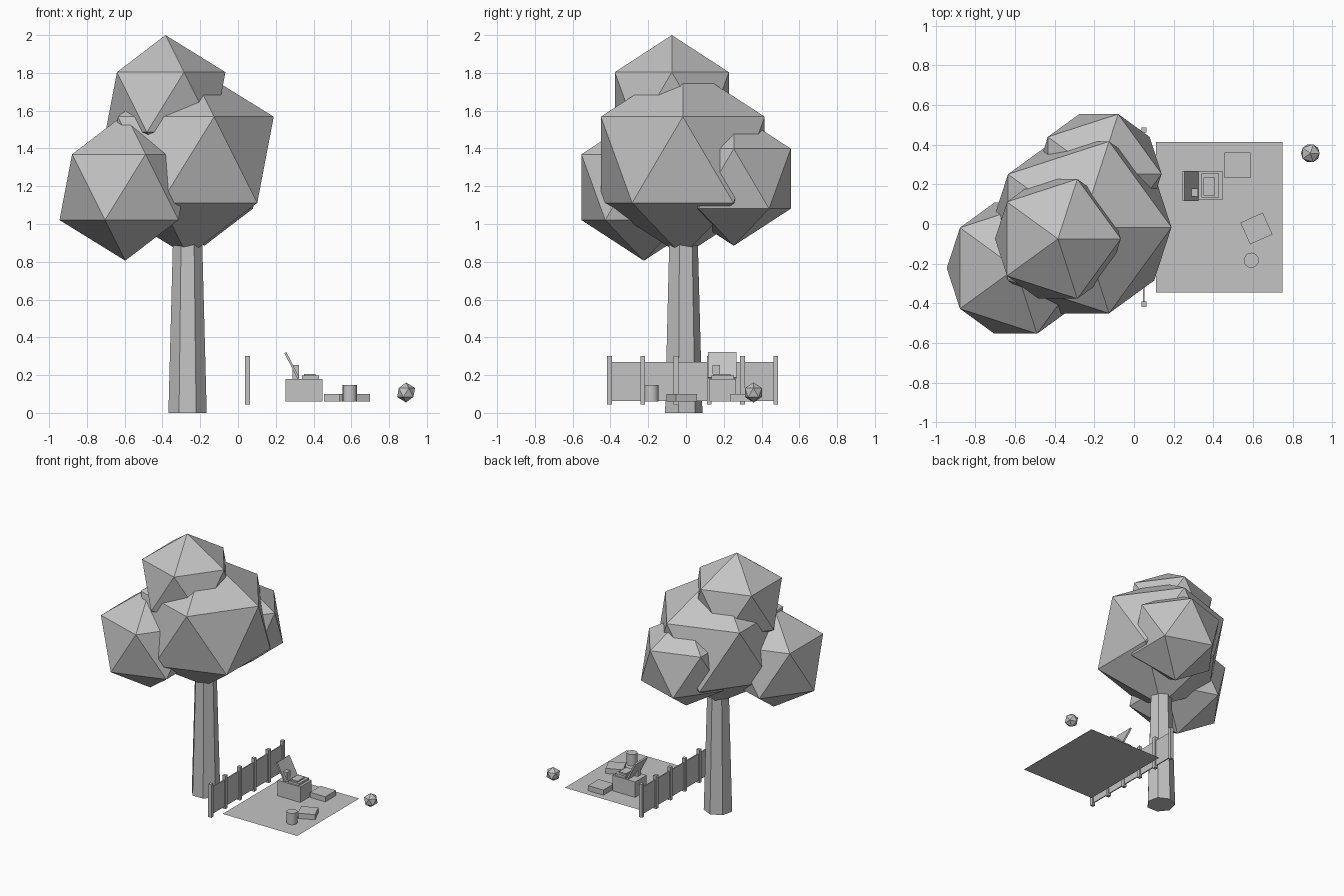
import bpy
from math import radians

old = bpy.data.objects.get("Cube")
if old:
    bpy.data.objects.remove(old, do_unlink=True)

# One plain grey for everything
grey = bpy.data.materials.new("plain_grey")
grey.use_nodes = True
colour = (0.55, 0.55, 0.55, 1)
grey.diffuse_color = colour
grey.node_tree.nodes["Principled BSDF"].inputs["Base Color"].default_value = colour


def finish(name):
    ob = bpy.context.object
    ob.name = name
    ob.data.materials.clear()
    ob.data.materials.append(grey)
    return ob


def box(name, x, y, z, tilt=0, turn=0):
    """Box from (low, high) ranges, turned about its own centre."""
    spans = (x, y, z)
    bpy.ops.mesh.primitive_cube_add(size=1, location=[(a + b) / 2 for a, b in spans])
    ob = finish(name)
    for v in ob.data.vertices:
        v.co = [c * (b - a) for c, (a, b) in zip(v.co, spans)]
    ob.rotation_euler = (0, radians(tilt), radians(turn))
    return ob


def ball(name, radius, centre):
    bpy.ops.mesh.primitive_ico_sphere_add(subdivisions=1, radius=radius, location=centre)
    return finish(name)


# Tree: tapered seven-sided trunk and four faceted clumps of leaves
bpy.ops.mesh.primitive_cone_add(vertices=7, radius1=0.104, radius2=0.077,
                                depth=1, location=(-0.267, -0.017, 0.5))
finish("trunk")
ball("foliage_main", 0.51, (-0.267, -0.017, 1.34))
ball("foliage_top", 0.355, (-0.384, -0.075, 1.645))
ball("foliage_left", 0.389, (-0.597, -0.223, 1.195))
ball("foliage_back", 0.355, (-0.178, 0.253, 1.24))

# Fence: thin panel and six evenly spaced posts
box("fence_panel", (0.046, 0.054), (-0.41, 0.47), (0.062, 0.27))
for i in range(6):
    y = -0.405 + i * 0.176
    box(f"fence_post_{i + 1}", (0.037, 0.063), (y - 0.013, y + 0.013), (0.045, 0.302))

# Picnic blanket
bpy.ops.mesh.primitive_plane_add(size=1, location=(0.43, 0.035, 0.06))
blanket = finish("blanket")
for v in blanket.data.vertices:
    v.co.x *= 0.64
    v.co.y *= 0.76

# Basket with its open lid and the food in it
box("basket", (0.252, 0.448), (0.124, 0.264), (0.06, 0.18))
box("basket_lid", (0.279, 0.291), (0.117, 0.267), (0.176, 0.328), tilt=-27)
box("basket_carton", (0.288, 0.323), (0.14, 0.18), (0.18, 0.253))
box("basket_packet", (0.34, 0.43), (0.135, 0.255), (0.18, 0.197))
box("basket_packet_top", (0.35, 0.41), (0.145, 0.235), (0.19, 0.207))

# Things lying on the blanket
box("lunch_box", (0.456, 0.587), (0.232, 0.362), (0.06, 0.1))
box("turned_lunch_box", (0.556, 0.68), (-0.083, 0.037), (0.06, 0.1), turn=24)
bpy.ops.mesh.primitive_cylinder_add(vertices=16, radius=0.038, depth=0.088,
                                    location=(0.592, -0.183, 0.104))
finish("drink_can")
bpy.ops.object.shade_smooth_by_angle()

# Toy ball beside the blanket
ball("toy_ball", 0.053, (0.89, 0.357, 0.108))
